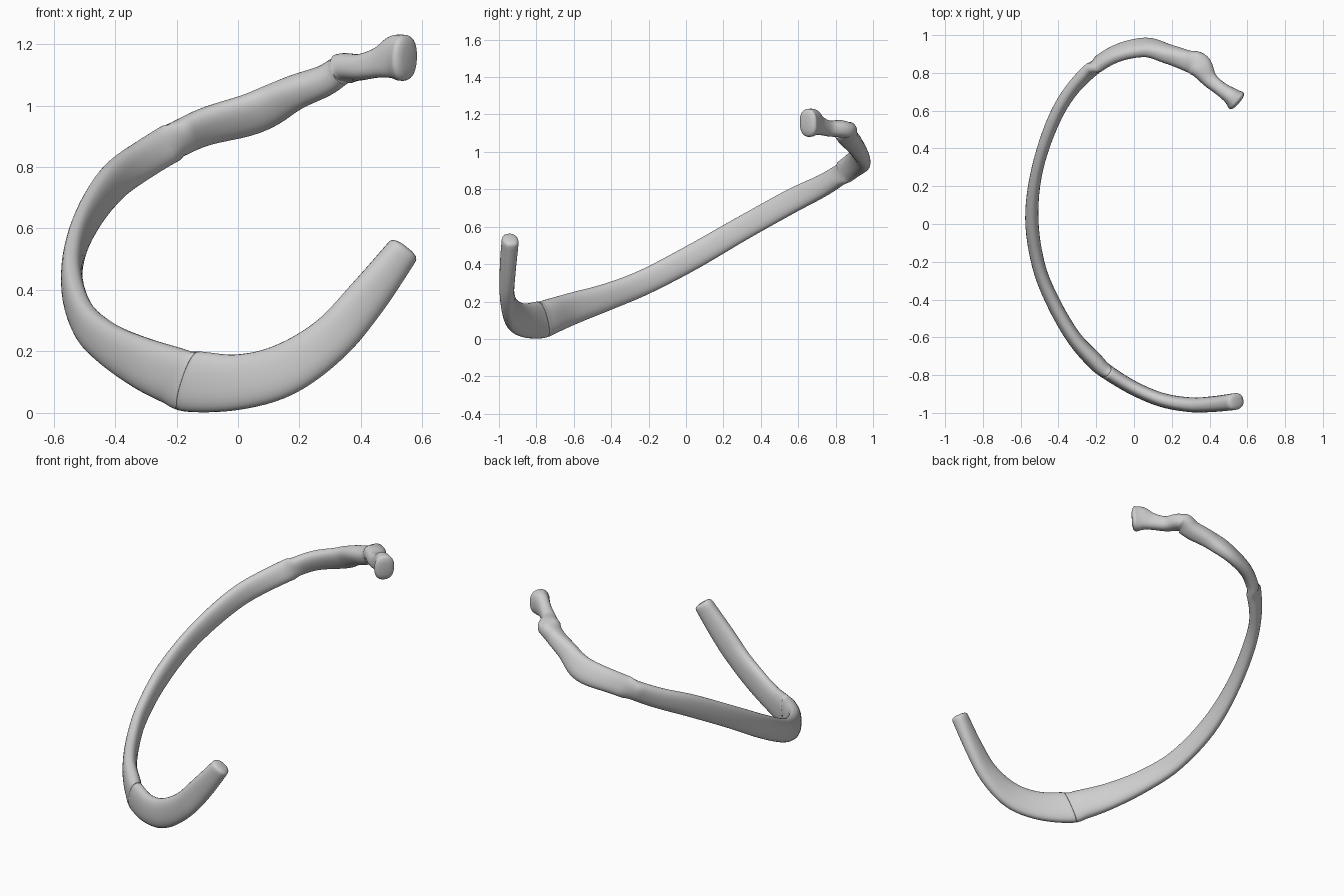
import bpy
import bmesh
import math
from mathutils import Vector, Matrix

old_cube = bpy.data.objects.get("Cube")
if old_cube:
    bpy.data.objects.remove(old_cube, do_unlink=True)

# Stations from the head to the front tip: x, y, z, height, thickness, tilt
STATIONS = [
    (.54, .655, 1.155, .15, .115, 0),
    (.51, .68, 1.155, .145, .09, 0),
    (.46, .715, 1.14, .1, .075, 0),
    (.4, .765, 1.125, .085, .085, 5),
    (.345, .84, 1.12, .095, .13, 10),
    (.28, .865, 1.08, .1, .11, 18),
    (.18, .9, 1.04, .115, .095, 28),
    (.05, .935, .975, .145, .08, 28),
    (-.13, .885, .922, .13, .075, 22),
    (-.3, .745, .828, .125, .07, 12),
    (-.42, .56, .735, .13, .068, 4),
    (-.512, .29, .585, .13, .062, 0),
    (-.541, .03, .435, .135, .07, 0),
    (-.505, -.22, .305, .135, .07, 0),
    (-.425, -.42, .225, .145, .075, 0),
    (-.32, -.6, .165, .17, .08, 0),
    (-.215, -.718, .123, .19, .09, 0),
    (-.147, -.78, .102, .2, .08, 0),
    (.0, -.87, .1, .18, .075, 0),
    (.15, -.932, .14, .17, .075, 0),
    (.3, -.957, .24, .148, .078, 2),
    (.42, -.953, .375, .135, .082, 5),
    (.534, -.94, .524, .108, .088, 6),
]
SEAM = 17       # station where bone meets cartilage
STEPS = 6       # samples between neighbouring stations
SIDES = 28
LEAN = .25      # slant of the joint


def catmull(a, b, c, d, t):
    return tuple(.5 * (2 * q + (r - p) * t + (2 * p - 5 * q + 4 * r - s) * t ** 2
                       + (3 * q - p - 3 * r + s) * t ** 3)
                 for p, q, r, s in zip(a, b, c, d))


def sample_stations():
    last = len(STATIONS) - 1
    samples = []
    for i in range(last):
        quad = [STATIONS[min(max(i + k, 0), last)] for k in (-1, 0, 1, 2)]
        samples += [catmull(*quad, j / STEPS) for j in range(STEPS)]
    return samples + [STATIONS[last]]


def rounded_section(angle):
    # Superellipse: a flattened oval with fuller corners
    c, s = math.cos(angle), math.sin(angle)
    return (math.copysign(abs(c) ** .85, c), math.copysign(abs(s) ** .85, s))


def make_rings():
    samples = sample_stations()
    centres = [Vector(s[:3]) for s in samples]
    seam_point = Vector(STATIONS[SEAM][:3])
    rings = []
    for i, (x, y, z, height, thick, tilt) in enumerate(samples):
        ahead = centres[min(i + 1, len(centres) - 1)]
        tangent = (ahead - centres[max(i - 1, 0)]).normalized()
        up = Vector((0, 0, 1))
        up = (up - tangent * up.dot(tangent)).normalized()
        out = tangent.cross(up)
        # Positive tilt swings the lower border outward
        turn = Matrix.Rotation(math.radians(tilt), 3, tangent)
        up, out = turn @ up, turn @ out
        if up.dot(Vector((0, 1, 0))) > 0 and tilt > 10 and i < SEAM * STEPS // 2:
            back = Matrix.Rotation(math.radians(-2 * tilt), 3, tangent)
            up, out = back @ up, back @ out
        distance = (centres[i] - seam_point).length
        up = up + tangent * LEAN * math.exp(-(distance / .15) ** 2)
        ring = []
        for k in range(SIDES):
            a, b = rounded_section(math.tau * k / SIDES)
            ring.append(centres[i] + up * (a * height / 2) + out * (b * thick / 2))
        rings.append((centres[i], tangent, ring))
    return rings


def end_rings(station, sign, profile):
    # Shrinking rings that round off an end
    centre, tangent, ring = station
    return [[centre + (p - centre) * scale + tangent * sign * push for p in ring]
            for scale, push in profile]


def build(name, stations, start_profile, end_profile, material):
    loops = end_rings(stations[0], -1, start_profile)[::-1]
    loops += [s[2] for s in stations]
    loops += end_rings(stations[-1], 1, end_profile)
    bm = bmesh.new()
    verts = [[bm.verts.new(p) for p in loop] for loop in loops]
    for low, high in zip(verts, verts[1:]):
        for k in range(SIDES):
            n = (k + 1) % SIDES
            bm.faces.new((low[k], low[n], high[n], high[k]))
    bm.faces.new(verts[0][::-1])
    bm.faces.new(verts[-1])
    bmesh.ops.recalc_face_normals(bm, faces=bm.faces)
    mesh = bpy.data.meshes.new(name)
    bm.to_mesh(mesh)
    bm.free()
    mesh.materials.append(material)
    obj = bpy.data.objects.new(name, mesh)
    bpy.context.collection.objects.link(obj)
    bpy.ops.object.select_all(action='DESELECT')
    obj.select_set(True)
    bpy.context.view_layer.objects.active = obj
    bpy.ops.object.shade_smooth_by_angle(angle=math.radians(50))
    return obj


grey = bpy.data.materials.new("plain_grey")
grey.use_nodes = True
colour = (.62, .62, .62, 1)
grey.diffuse_color = colour
grey.node_tree.nodes["Principled BSDF"].inputs["Base Color"].default_value = colour

soft_end = [(.95, .008), (.82, .015), (.5, .02)]
joint_end = [(.97, .002)]
rings = make_rings()
split = SEAM * STEPS

# Curved bone with head, neck and shaft
build("rib_bone", rings[:split], soft_end, joint_end, grey)
# Front cartilage continuing from the joint
first = rings[split - 1]
gap = (first[0] + first[1] * .005, first[1], [p + first[1] * .005 for p in first[2]])
build("rib_cartilage", [gap] + rings[split:], joint_end, soft_end, grey)
